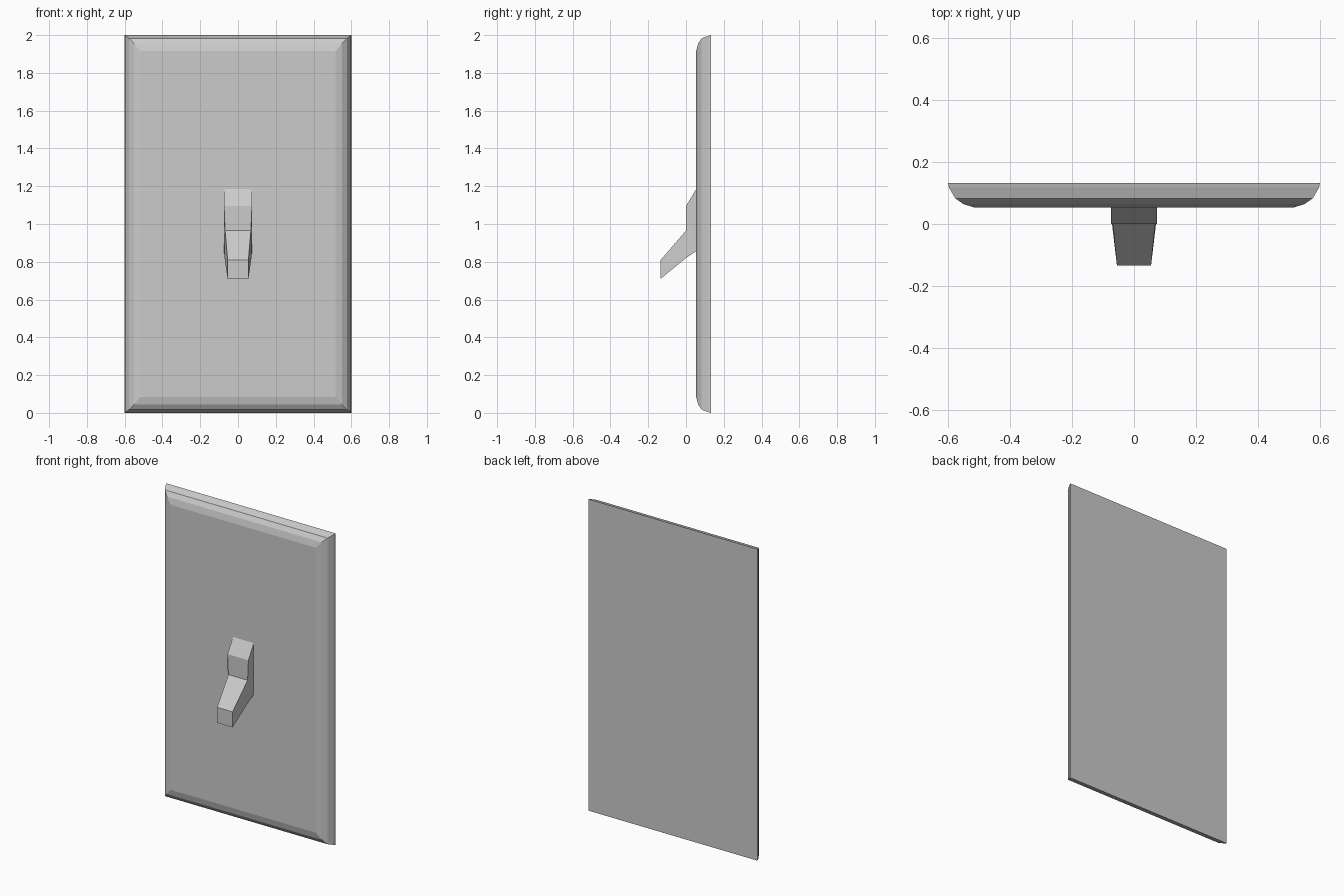
import bpy

if "Cube" in bpy.data.objects:
    bpy.data.objects.remove(bpy.data.objects["Cube"])


def make_object(name, verts, faces):
    mesh = bpy.data.meshes.new(name)
    mesh.from_pydata(verts, [], faces)
    mesh.validate()
    import bmesh
    bm = bmesh.new()
    bm.from_mesh(mesh)
    bmesh.ops.recalc_face_normals(bm, faces=bm.faces)
    bm.to_mesh(mesh)
    bm.free()
    obj = bpy.data.objects.new(name, mesh)
    bpy.context.collection.objects.link(obj)
    return obj


# Wall plate: stacked rectangles (y, side inset, top/bottom inset), back to front
rings = [(0.133, 0, 0), (0.118, 0.003, 0.004), (0.083, 0.023, 0.017),
         (0.064, 0.05, 0.045), (0.054, 0.083, 0.085)]
verts, faces = [], []
for y, ix, iz in rings:
    x, low, high = 0.6 - ix, iz, 2 - iz
    verts += [(-x, y, low), (x, y, low), (x, y, high), (-x, y, high)]
for r in range(len(rings) - 1):
    a = 4 * r
    for i in range(4):
        j = (i + 1) % 4
        faces.append((a + i, a + j, a + 4 + j, a + 4 + i))
last = 4 * (len(rings) - 1)
faces += [(0, 1, 2, 3), tuple(range(last, last + 4))]
make_object("wall_plate", verts, faces)

# Toggle switch: side profile (y, z, half width), mirrored across x
profile = [(0.06, 1.195, 0.074), (0, 1.095, 0.074), (0, 0.965, 0.068),
           (-0.134, 0.81, 0.055), (-0.134, 0.71, 0.055), (0, 0.82, 0.071),
           (0.06, 0.86, 0.074)]
n = len(profile)
verts = [(s * w, y, z) for s in (-1, 1) for y, z, w in profile]
faces = [(i, (i + 1) % n, n + (i + 1) % n, n + i) for i in range(n)]
for o in (0, n):
    faces += [tuple(o + i for i in side) for side in ((0, 1, 6), (1, 2, 5, 6), (2, 3, 4, 5))]
make_object("toggle_lever", verts, faces)
